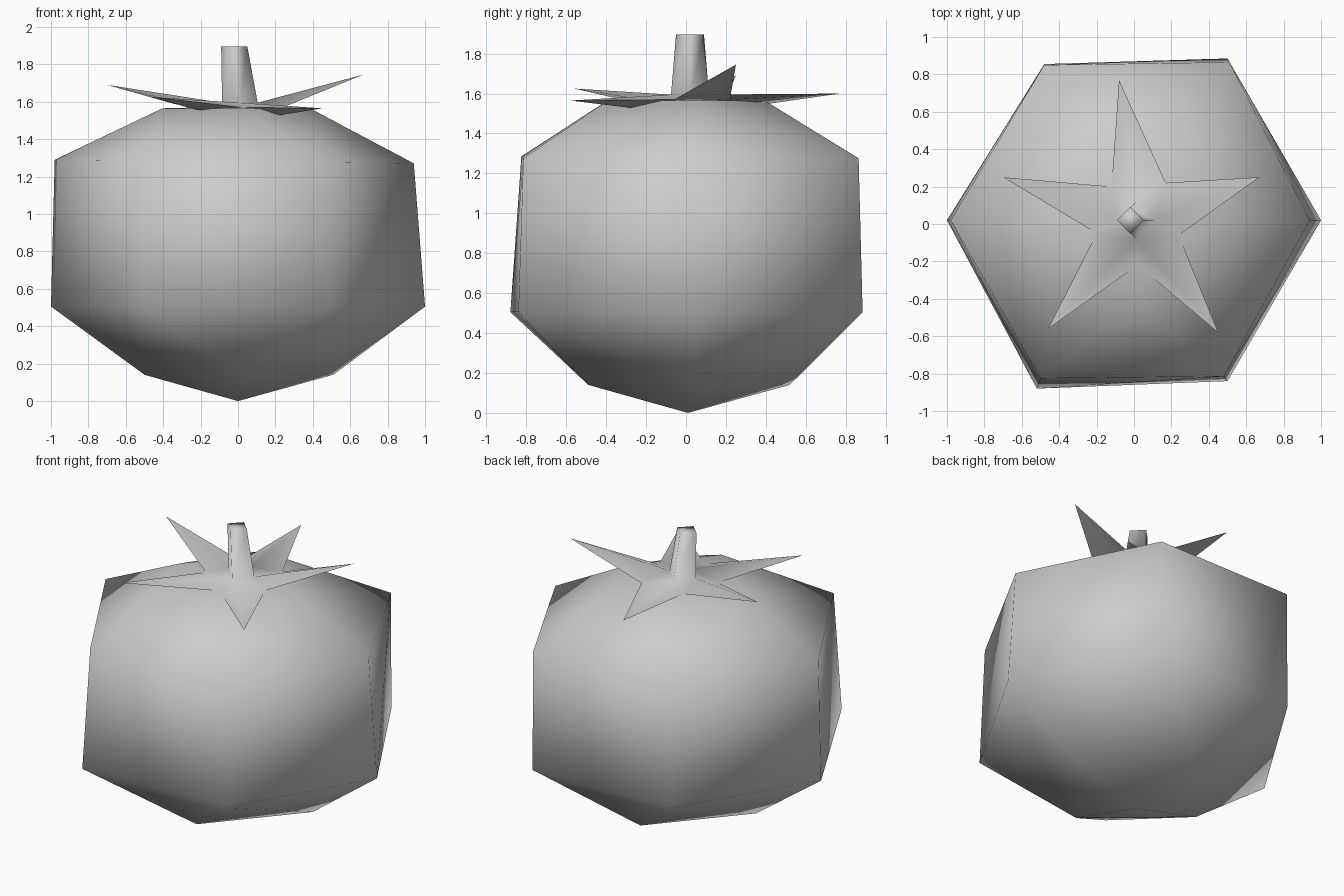
import bpy, bmesh
from math import cos, sin, radians
from mathutils import Vector

cube = bpy.data.objects.get("Cube")
if cube:
    bpy.data.objects.remove(cube, do_unlink=True)

# One plain grey for the whole fruit
GREY = (0.6, 0.6, 0.6, 1)
grey = bpy.data.materials.new("plain_grey")
grey.use_nodes = True
grey.diffuse_color = GREY
grey.node_tree.nodes["Principled BSDF"].inputs["Base Color"].default_value = GREY


def ring(sides, radius, z, turn=0, cx=0, cy=0):
    """Points of a regular polygon at height z."""
    angles = [radians(turn + 360 * i / sides) for i in range(sides)]
    return [Vector((cx + radius * cos(a), cy + radius * sin(a), z)) for a in angles]


def finish(name, bm, angle):
    """Turn a bmesh into a smooth shaded object, sharp above the angle."""
    bmesh.ops.recalc_face_normals(bm, faces=bm.faces[:])
    mesh = bpy.data.meshes.new(name)
    bm.to_mesh(mesh)
    bm.free()
    mesh.materials.append(grey)
    obj = bpy.data.objects.new(name, mesh)
    bpy.context.collection.objects.link(obj)
    bpy.ops.object.select_all(action='DESELECT')
    obj.select_set(True)
    bpy.context.view_layer.objects.active = obj
    bpy.ops.object.shade_smooth_by_angle(angle=radians(angle))


# Fruit body: a slightly uneven hexagonal barrel, closed by four-sided caps
lower_hexagon = [(1, 0.02), (0.5, 0.885), (-0.48, 0.855),
                 (-1, 0.02), (-0.52, -0.88), (0.5, -0.84)]
upper_hexagon = [(0.94, 0.02), (0.51, 0.865), (-0.48, 0.85),
                 (-0.98, 0.02), (-0.5, -0.825), (0.48, -0.815)]
points = [Vector((0, 0.01, 0)), Vector((0, 0, 1.575))]
points += ring(4, 0.505, 0.14, 4, 0.005, 0.015)
points += [Vector((x, y, 0.505)) for x, y in lower_hexagon]
points += [Vector((x, y, 1.28 - 0.01 * x)) for x, y in upper_hexagon]
points += ring(4, 0.395, 1.565, 4, -0.01, 0)
bm = bmesh.new()
for p in points:
    bm.verts.new(p)
bmesh.ops.convex_hull(bm, input=bm.verts[:])
finish("fruit_body", bm, 180)

# Stem: four-sided, leaning and narrowing towards the top
bm = bmesh.new()
base = [bm.verts.new(p) for p in ring(4, 0.095, 1.595, 0, 0.01, 0.02)]
top = [bm.verts.new(p) for p in ring(4, 0.07, 1.895, 0, -0.02, 0.02)]
for i in range(4):
    bm.faces.new((base[i - 1], base[i], top[i], top[i - 1]))
bm.faces.new(top)

# Leaf star: five thin leaves growing out of the stem, with a shallow keel below
tips = [(-0.08, 0.77, 1.60), (0.67, 0.25, 1.745), (0.45, -0.58, 1.565),
        (-0.46, -0.56, 1.625), (-0.70, 0.25, 1.69)]
notches = [(0.17, 0.22), (0.24, -0.06), (0.02, -0.22), (-0.20, -0.05), (-0.12, 0.20)]
under = bm.verts.new((0, 0.02, 1.55))
tip_verts = [bm.verts.new(t) for t in tips]
notch_verts = [bm.verts.new((x, y, 1.57)) for x, y in notches]
roots = [min(base, key=lambda v: (v.co - t.co).length) for t in tip_verts]
for i, tip in enumerate(tip_verts):
    left, right, root = notch_verts[i - 1], notch_verts[i], roots[i]
    keel = bm.verts.new(tip.co.lerp(under.co, 0.52) - Vector((0, 0, 0.03)))
    for face in ((root, left, tip), (root, tip, right), (keel, tip, left),
                 (keel, right, tip), (under, keel, left), (under, right, keel)):
        bm.faces.new(face)
    if roots[i - 1] != root:
        bm.faces.new((left, root, roots[i - 1]))
finish("stem_and_leaf_star", bm, 120)
